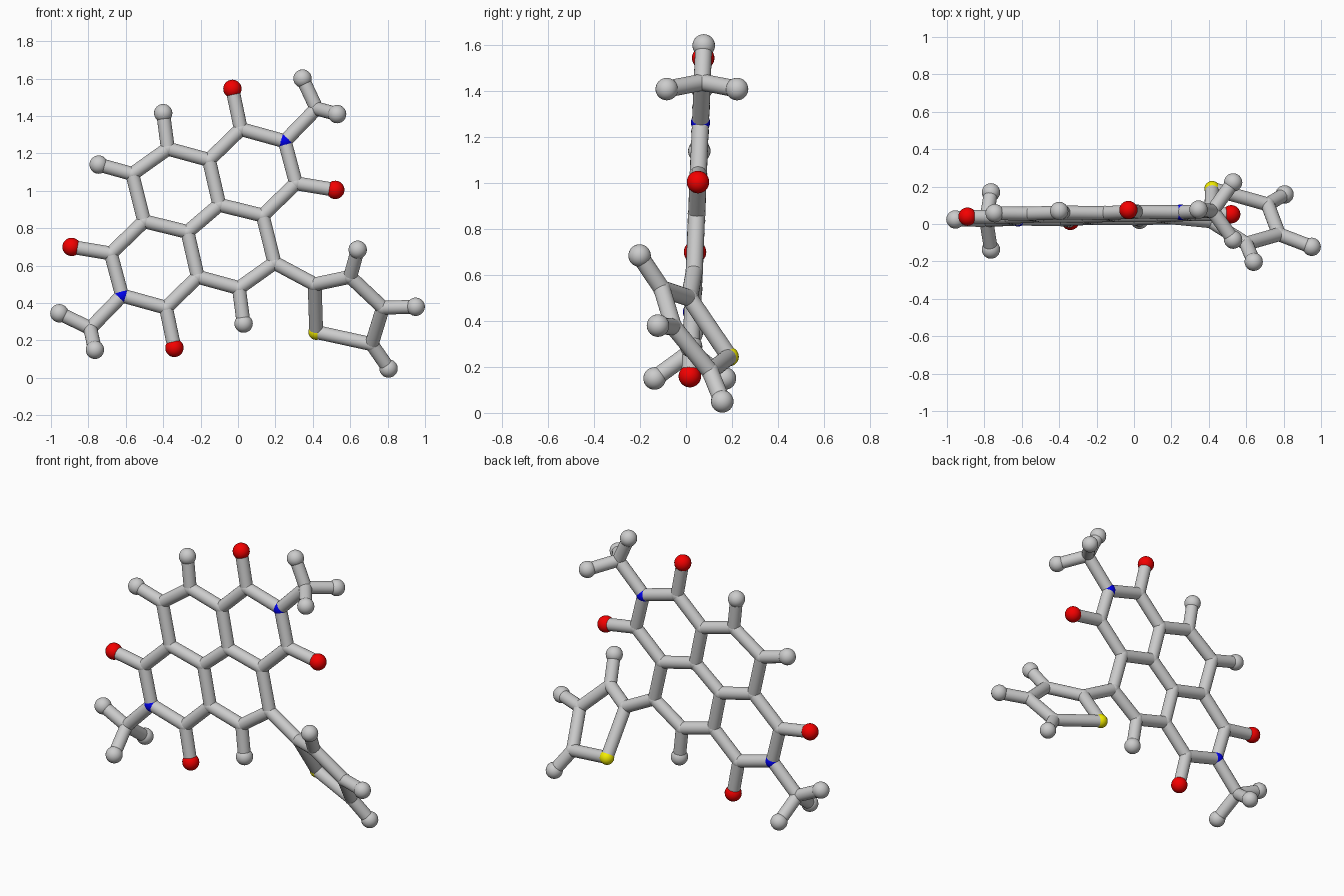
import bpy, bmesh
from mathutils import Vector, Matrix

if "Cube" in bpy.data.objects:
    bpy.data.objects.remove(bpy.data.objects["Cube"])

BOND_R, JOINT_R, END_R = 0.037, 0.039, 0.049
CENTRE_X, CENTRE_Z = -0.185, 0.8525


def plane(x, z):
    """Point on the slightly tilted plane of the fused rings."""
    return Vector((x, 0.01 + 0.042 * z, z))


# Half of the fused ring core; the other half is the same turned by 180 degrees
half = [("O", -0.03, 1.545), ("C", 0.015, 1.33), ("N", 0.25, 1.265), ("C", 0.42, 1.44),
        ("C", 0.31, 1.04), ("O", 0.52, 1.005), ("C", 0.132, 0.868), ("C", -0.10, 0.925),
        ("C", -0.155, 1.165), ("C", -0.375, 1.225), ("H", -0.40, 1.415), ("C", -0.565, 1.09)]
atoms = []
for kind, x, z in half:
    atoms.append((kind, plane(x, z)))
    atoms.append((kind, plane(2 * CENTRE_X - x, 2 * CENTRE_Z - z)))

# End balls lying in the core plane
for x, z in [(-0.745, 1.14), (0.345, 1.60), (-0.955, 0.345)]:
    atoms.append(("H", plane(x, z)))

# Paired end balls in front of and behind the plane
for x, z in [(0.53, 1.41), (-0.765, 0.15)]:
    for side in (-1, 1):
        atoms.append(("H", plane(x, z) + Vector((0, side * 0.153, 0))))

# Twisted five-sided side ring
ring = [("C", 0.41, 0.015, 0.50), ("C", 0.60, -0.105, 0.54), ("C", 0.775, -0.055, 0.375),
        ("C", 0.715, 0.105, 0.18), ("S", 0.418, 0.188, 0.245),
        ("H", 0.64, -0.202, 0.685), ("H", 0.95, -0.122, 0.38), ("H", 0.805, 0.158, 0.05)]
atoms += [(kind, Vector(p)) for kind, *p in ring]


def finish(bm, name, colour=None):
    mesh = bpy.data.meshes.new(name)
    bm.to_mesh(mesh)
    bm.free()
    mesh.polygons.foreach_set("use_smooth", [True] * len(mesh.polygons))
    obj = bpy.data.objects.new(name, mesh)
    bpy.context.collection.objects.link(obj)
    if colour:
        mat = bpy.data.materials.new(name + "_colour")
        mat.diffuse_color = colour
        mat.use_nodes = True
        mat.node_tree.nodes["Principled BSDF"].inputs["Base Color"].default_value = mat.diffuse_color
        mesh.materials.append(mat)


# Balls, one object per kind
kinds = {"C": ("carbon_joints", JOINT_R, None),
         "H": ("hydrogen_balls", END_R, None),
         "O": ("oxygen_balls", END_R, (0.9, 0.0, 0.0, 1)),
         "N": ("nitrogen_joints", 0.042, (0.0, 0.0, 0.85, 1)),
         "S": ("sulphur_joint", 0.042, (0.9, 0.85, 0.0, 1))}
for kind, (name, radius, colour) in kinds.items():
    bm = bmesh.new()
    for k, p in atoms:
        if k == kind:
            bmesh.ops.create_uvsphere(bm, u_segments=24, v_segments=16, radius=radius,
                                      matrix=Matrix.Translation(p))
    finish(bm, name, colour)

# Sticks between neighbouring atoms
bm = bmesh.new()
for i, (ka, a) in enumerate(atoms):
    for kb, b in atoms[i + 1:]:
        d = b - a
        if d.length < 0.34 and not (ka == "H" and kb == "H"):
            turn = d.to_track_quat('Z', 'Y').to_matrix().to_4x4()
            bmesh.ops.create_cone(bm, cap_ends=False, segments=24, radius1=BOND_R,
                                  radius2=BOND_R, depth=d.length,
                                  matrix=Matrix.Translation((a + b) / 2) @ turn)
finish(bm, "bond_sticks")
